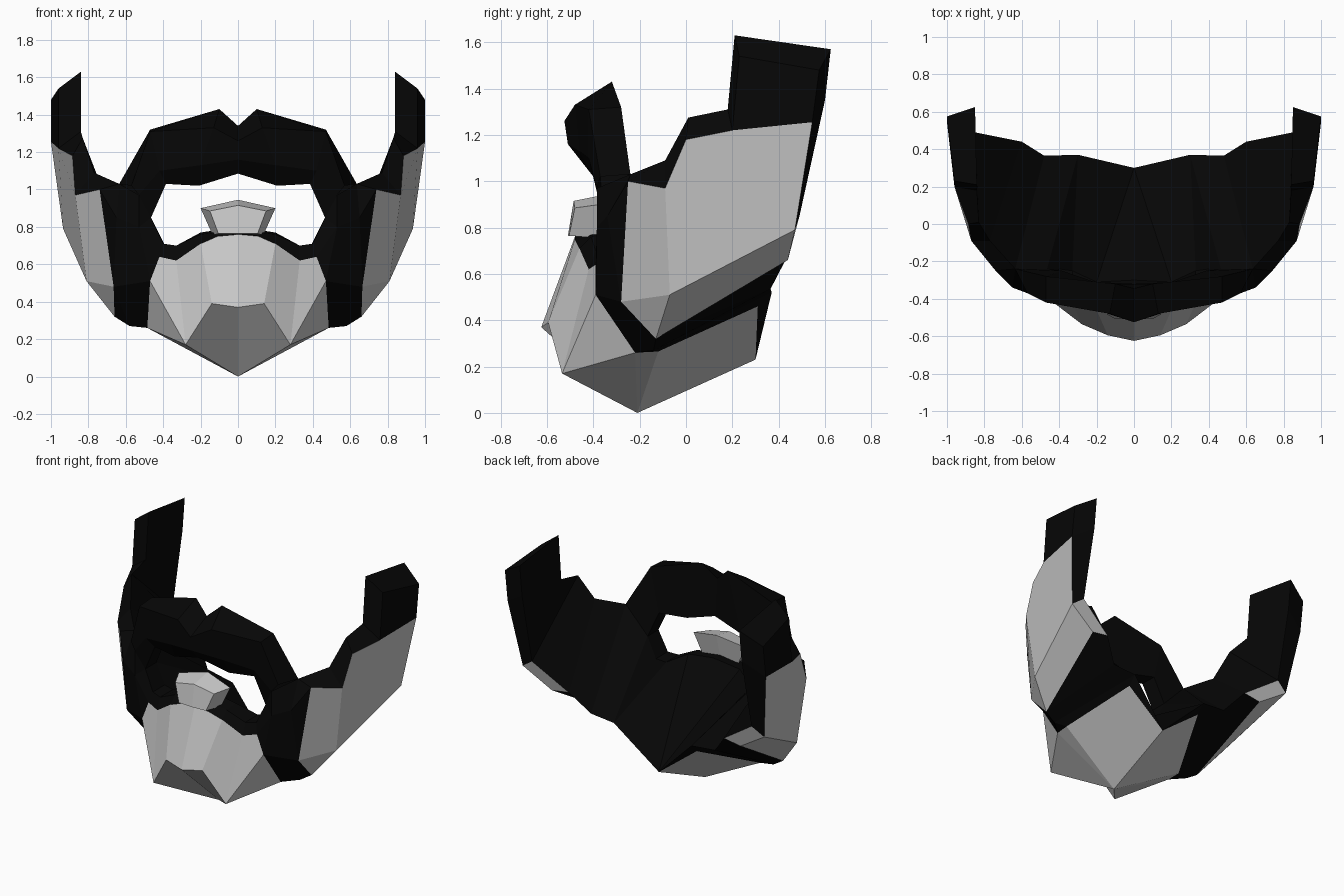
import bpy, bmesh
from mathutils import Vector

default = bpy.data.objects.get("Cube")
if default:
    bpy.data.objects.remove(default, do_unlink=True)


def material(name, value):
    mat = bpy.data.materials.new(name)
    mat.use_nodes = True
    colour = (value, value, value, 1)
    mat.diffuse_color = colour
    mat.node_tree.nodes["Principled BSDF"].inputs["Base Color"].default_value = colour
    return mat


black = material("black hair", .002)
grey = material("grey hair", .58)


def part(name, mat, points, faces, core):
    """Make one flat-faced half, face it away from core, and mirror it across x."""
    bm = bmesh.new()
    verts = {}
    for face in faces:
        for key in face.split():
            if key not in verts:
                verts[key] = bm.verts.new(points[key])
        bm.faces.new([verts[key] for key in face.split()])
    bmesh.ops.recalc_face_normals(bm, faces=bm.faces)
    centre = Vector(core)
    outward = sum(f.normal.dot(f.calc_center_median() - centre) * f.calc_area()
                  for f in bm.faces)
    if outward < 0:
        bmesh.ops.reverse_faces(bm, faces=bm.faces)
    mesh = bpy.data.meshes.new(name)
    bm.to_mesh(mesh)
    bm.free()
    mesh.materials.append(mat)
    obj = bpy.data.objects.new(name, mesh)
    bpy.context.collection.objects.link(obj)
    mirror = obj.modifiers.new("mirror halves", "MIRROR")
    mirror.use_clip = True
    mirror.merge_threshold = .001


# Chin patch corners
chin = dict(
    keel=(0, -.21, 0), tail=(0, .3, .23), nose=(0, -.625, .37),
    brow=(.14, -.595, .39), knuckle=(.28, -.535, .17), crest=(0, -.48, .76),
    crest_near=(.11, -.48, .75), crest_mid=(.2, -.46, .71),
    dip=(.33, -.42, .62), horn=(.42, -.39, .64),
    side=(.47, -.39, .51), corner=(.485, -.22, .26),
    corner_back=(.49, -.12, .265), heel=(.3, .31, .46))

# Cheek patch corners
cheek = dict(
    low=(.66, -.13, .32), front_low=(.665, -.28, .48), front_top=(.74, -.25, 1),
    step_low=(.87, -.09, .97), step_top=(.885, 0, 1.18), top=(.96, .2, 1.22),
    top_back=(1, .545, 1.255), back=(.935, .47, .79), bend=(.81, -.07, .51),
    low_back=(.73, .44, .66), under_back=(.6, .44, .68))

# Upper rim of the beard, and the free ends of the sideburns
rim = dict(
    burn_front=(.84, .21, 1.63), burn_back=(.85, .625, 1.57),
    burn_out=(.96, .23, 1.54), burn_out_back=(1, .575, 1.48),
    burn_root=(.84, .18, 1.31), burn_mid=(.85, .6, 1.35),
    rim_high=(.83, .01, 1.275), rim_low=(.77, -.09, 1.09),
    rim_end=(.635, -.24, 1.03), burn_heel=(.85, .49, .85),
    nape=(.48, .365, .535), nape_in=(.3, .37, .52))

# Mouth opening, front and back edges, and the jaw in front of it
jaw = dict(
    mouth_side=(.465, -.36, .85), mouth_low=(.4, -.37, .71),
    lip_out=(.33, -.39, .7), lip_mid=(.2, -.41, .76), lip=(0, -.42, .785),
    side_in=(.465, -.24, .85), low_in=(.4, -.24, .71),
    out_in=(.33, -.25, .7), mid_in=(.2, -.31, .77), lip_in=(0, -.3, .8),
    whisker=(.53, -.385, .97), fold=(.53, -.385, .8), ridge=(.65, -.34, .85),
    jowl=(.58, -.14, .27))

points = {**chin, **cheek, **rim, **jaw}

part("chin_patch", grey, points, [
    "nose brow crest_mid crest_near crest", "brow knuckle dip crest_mid",
    "knuckle side horn dip", "knuckle corner side",
    "keel knuckle brow nose", "keel corner knuckle",
    "keel corner_back corner", "keel tail heel corner_back",
], (0, -.1, .5))

part("cheek_patches", grey, points, [
    "front_low front_top step_low bend",
    "bend step_low step_top top top_back back",
    "low front_low bend", "low bend back low_back",
    "low_back back burn_heel under_back",
], (0, .1, .8))

part("sideburns", black, points, [
    "top burn_root burn_front burn_out",
    "burn_out burn_front burn_back burn_out_back",
    "top burn_out burn_out_back top_back",
    "burn_front burn_root burn_mid burn_back", "burn_root burn_heel burn_mid",
    "burn_back burn_mid top_back burn_out_back",
    "burn_mid burn_heel back top_back",
], (.92, .4, 1.3))

part("beard_rim", black, points, [
    "front_top rim_end rim_low step_low", "step_low rim_low rim_high step_top",
    "step_top rim_high burn_root top", "front_top ridge rim_end",
], (.6, .3, .5))

part("beard_front", black, points, [
    "mouth_side mouth_low horn fold", "fold horn side",
    "fold side front_low ridge", "ridge front_low front_top",
    "ridge rim_end whisker fold", "whisker mouth_side fold",
    "side corner jowl front_low", "jowl low front_low",
    "mouth_low lip_out dip horn", "lip_out lip_mid crest_mid dip",
    "lip_mid lip crest crest_near crest_mid",
], (.3, .2, .5))

part("mouth_lining", black, points, [
    "mouth_side side_in low_in mouth_low", "mouth_low low_in out_in lip_out",
    "lip_out out_in mid_in lip_mid", "lip_mid mid_in lip_in lip",
], (.3, -.3, .3))

part("beard_underside", black, points, [
    "corner corner_back jowl", "jowl corner_back heel nape_in",
    "jowl nape_in nape low", "low nape under_back low_back", "heel tail nape_in",
], (.4, -.1, .8))

part("beard_inside", black, points, [
    "burn_root rim_high burn_heel", "rim_high rim_low under_back burn_heel",
    "rim_low rim_end nape under_back", "rim_end side_in nape_in nape",
    "side_in low_in out_in nape_in",
    "out_in mid_in tail nape_in", "mid_in lip_in tail",
], (.6, -.6, 0))

# Moustache: five-sided sections from the middle out to the mouth corner
sections = [
    [(0, -.345, 1.34), (0, -.525, 1.26), (0, -.51, 1.16),
     (0, -.44, 1.085), (0, -.32, 1.085)],
    [(.1, -.32, 1.43), (.13, -.48, 1.33), (.2, -.46, 1.13),
     (.21, -.4, 1.02), (.21, -.31, 1.02)],
    [(.47, -.28, 1.32), (.47, -.42, 1.31), (.42, -.42, 1.1),
     (.385, -.37, 1.03), (.385, -.25, 1.03)],
    [rim["rim_end"], (.57, -.37, 1.02), jaw["whisker"],
     jaw["mouth_side"], jaw["side_in"]],
]
sides = len(sections[0])
rings = {f"{s}-{i}": p for s, ring in enumerate(sections) for i, p in enumerate(ring)}
strips = [f"{s}-{i} {s}-{(i + 1) % sides} {s + 1}-{(i + 1) % sides} {s + 1}-{i}"
          for s in range(len(sections) - 1) for i in range(sides)]
part("moustache", black, rings, strips, (.25, -.36, 1.2))

# Tuft below the lip: a tapered block with a peaked top
tuft = dict(
    peak=(0, -.485, .915), peak_back=(0, -.335, .945),
    edge=(.15, -.48, .885), edge_back=(.2, -.37, .9),
    foot=(.105, -.505, .765), foot_back=(.135, -.38, .755),
    base=(0, -.51, .765), base_back=(0, -.385, .755))
part("lip_tuft", grey, tuft, [
    "peak edge foot base", "peak peak_back edge_back edge",
    "edge edge_back foot_back foot", "base foot foot_back base_back",
    "peak_back base_back foot_back edge_back",
], (0, -.43, .84))
